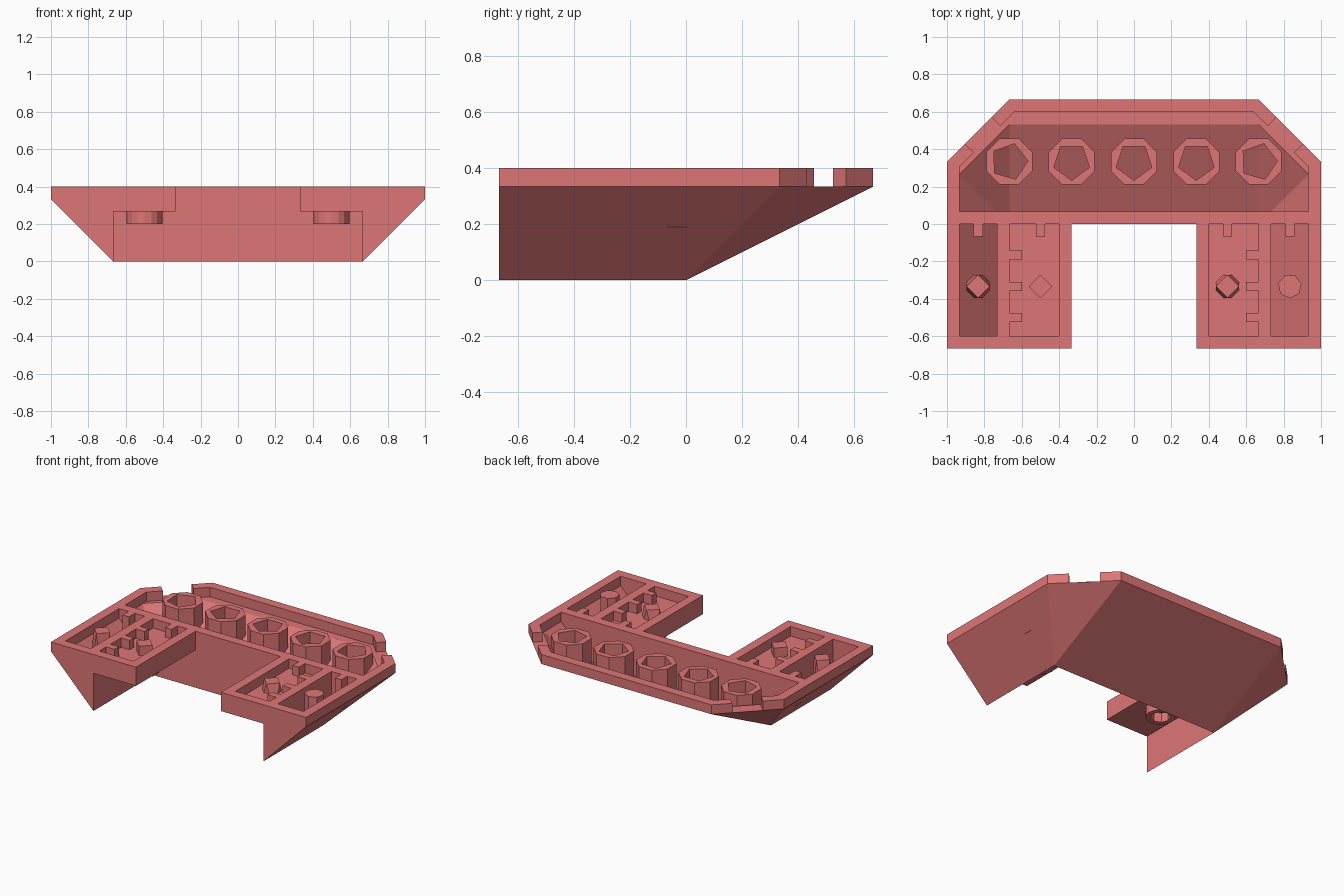
import bpy, bmesh, math
from mathutils import Matrix, Vector

if "Cube" in bpy.data.objects:
    bpy.data.objects.remove(bpy.data.objects["Cube"])

mat = bpy.data.materials.new("red_plastic")
mat.diffuse_color = (0.73, 0.18, 0.18, 1)
mat.use_nodes = True
mat.node_tree.nodes["Principled BSDF"].inputs["Base Color"].default_value = mat.diffuse_color


def finish(bm, name):
    bmesh.ops.recalc_face_normals(bm, faces=bm.faces)
    me = bpy.data.meshes.new(name)
    bm.to_mesh(me)
    bm.free()
    ob = bpy.data.objects.new(name, me)
    bpy.context.collection.objects.link(ob)
    me.materials.append(mat)
    return ob


def hull(name, pts):
    """Convex solid around a few points."""
    bm = bmesh.new()
    vs = [bm.verts.new(p) for p in pts]
    res = bmesh.ops.convex_hull(bm, input=vs)
    junk = list({g for g in res["geom_interior"] + res["geom_unused"] if isinstance(g, bmesh.types.BMVert)})
    if junk:
        bmesh.ops.delete(bm, geom=junk, context='VERTS')
    bmesh.ops.dissolve_limit(bm, angle_limit=0.01, verts=bm.verts, edges=bm.edges)
    return finish(bm, name)


def box(name, x0, x1, y0, y1, z0, z1, m=Matrix()):
    return hull(name, [m @ Vector((x, y, z)) for x in (x0, x1) for y in (y0, y1) for z in (z0, z1)])


def both(pts):
    return [(s * x, y, z) for x, y, z in pts for s in (-1, 1)]


def cut(ob, cutter):
    mod = ob.modifiers.new("cut", 'BOOLEAN')
    mod.operation, mod.solver, mod.object = 'DIFFERENCE', 'EXACT', cutter
    bpy.context.view_layer.objects.active = ob
    bpy.ops.object.modifier_apply(modifier=mod.name)
    bpy.data.objects.remove(cutter, do_unlink=True)


def loop(bm, x, y, r, n, rot, zf):
    out = []
    for i in range(n):
        a = rot + 2 * math.pi * i / n
        px, py = x + r * math.cos(a), y + r * math.sin(a)
        out.append(bm.verts.new((px, py, zf(px, py))))
    return out


def wall(bm, a, b):
    n = len(a)
    for i in range(n):
        bm.faces.new((a[i], a[(i + 1) % n], b[(i + 1) % n], b[i]))


def tube(name, x, y, ro, no, ri, ni, rot_o, rot_i, root, end):
    """Hollow tube: root(x, y) is where it meets the body, end is its rim height."""
    bm = bmesh.new()
    rims = []
    for r, n, rot in ((ro, no, rot_o), (ri, ni, rot_i)):
        a, b = loop(bm, x, y, r, n, rot, root), loop(bm, x, y, r, n, rot, lambda *_: end)
        wall(bm, a, b)
        rims += [bm.edges.get((b[i], b[(i + 1) % n])) for i in range(n)]
    bmesh.ops.triangle_fill(bm, edges=rims, use_beauty=True, use_dissolve=False)
    return finish(bm, name)


def peg(name, x, y, r, n, rot, root, end, tip_r=None, tip_n=None):
    """Solid peg; an optional tip with fewer sides gives a faceted taper."""
    bm = bmesh.new()
    a = loop(bm, x, y, r, n, rot, root)
    b = loop(bm, x, y, tip_r or r, tip_n or n, 0 if tip_n else rot, lambda *_: end)
    bmesh.ops.convex_hull(bm, input=a + b)
    bmesh.ops.dissolve_limit(bm, angle_limit=0.01, verts=bm.verts, edges=bm.edges)
    return finish(bm, name)


def floor_z(x, y):
    """Inner floor height, parallel to the sloped underside."""
    x = abs(x) - 0.667
    return min(0.333, 0.067 + max(0, x, y / 2, (x + y) / 2))


T = 2 / 3
# body: sloped block with a rim on top
rim = [(1, -T), (1, 1 / 3), (T, T)]
body = hull("body", both([(T, -T, 0), (T, 0, 0)] + [(x, y, z) for z in (1 / 3, 0.4) for x, y in rim]))

# front opening and hollow under the arms
cut(body, box("c", -T, T, -1, 0, -1, 0.267))
cut(body, box("c", -1 / 3, 1 / 3, -1, 0, -1, 1))

# back cavity: shallow upper tray and sloped lower part
tray = [(0.933, 0.067), (0.933, 0.306), (0.639, 0.6)]
cut(body, hull("c", both([(x, y, z) for z in (1 / 3, 0.6) for x, y in tray])))
low = [(T, 0.067, 0.1), (0.734, 0.067, 0.134), (0.933, 0.067, 0.3333), (0.933, 0.267, 0.3333), (T, 0.533, 0.3333)]
cut(body, hull("c", both(low + [(x, y, 0.38) for x, y, z in low[2:]])))

for s in (-1, 1):
    # arm pockets and rim notches
    prof = [(0.733, 0.133), (0.933, 0.333), (0.933, 0.6), (0.733, 0.6)]
    cut(body, hull("c", [(s * x, y, z) for x, z in prof for y in (-0.6, 0)]))
    cut(body, box("c", s * 0.4, s * T, -0.6, 0, 1 / 3, 0.6))
    m = Matrix.Translation((s * 0.833, 0.5, 0)) @ Matrix.Rotation(s * math.pi / 4, 4, 'Z')
    cut(body, box("c", -0.1 * s, 0.1 * s, -0.1, 0.1, 1 / 3, 0.6, m))

sink = lambda x, y: floor_z(x, y) - 0.02

# row of tubes in the back cavity
for i in range(-2, 3):
    end = abs(i) == 2
    tube("tube", i / 3, 1 / 3, 0.133, 8, 0.1, 5, math.pi / 8,
         math.radians(54 + (20 if end else 0)), sink, 0.4)

for s, side in ((-1, "left"), (1, "right")):
    # ribs inside the pockets
    for y in (-1 / 6, -1 / 3, -1 / 2):
        box(side + "_side_rib", s * 0.6, s * 0.67, y - 0.024, y + 0.024, 0.32, 0.4)
    box(side + "_inner_rib", s * 0.5 - 0.025, s * 0.5 + 0.025, -0.067, 0.003, 0.32, 0.4)
    box(side + "_outer_rib", s * 0.833 - 0.025, s * 0.833 + 0.025, -0.067, 0.003, 0.19, 0.4)
    # hollow stud under each arm
    tube(side + "_under_stud", s * 0.5, -1 / 3, 0.096, 16, 0.065, 8, 0, 0, lambda *_: 0.268, 0.2)

# pegs inside the pockets
flat = lambda *_: 0.32
peg("left_outer_peg", -0.833, -1 / 3, 0.066, 8, math.pi / 8, sink, 0.4, 0.062, 4)
peg("left_inner_peg", -0.5, -1 / 3, 0.063, 4, 0, flat, 0.4)
peg("right_inner_peg", 0.5, -1 / 3, 0.066, 8, math.pi / 8, flat, 0.4, 0.062, 4)
peg("right_outer_peg", 0.833, -1 / 3, 0.064, 7, 0.2, sink, 0.4)
